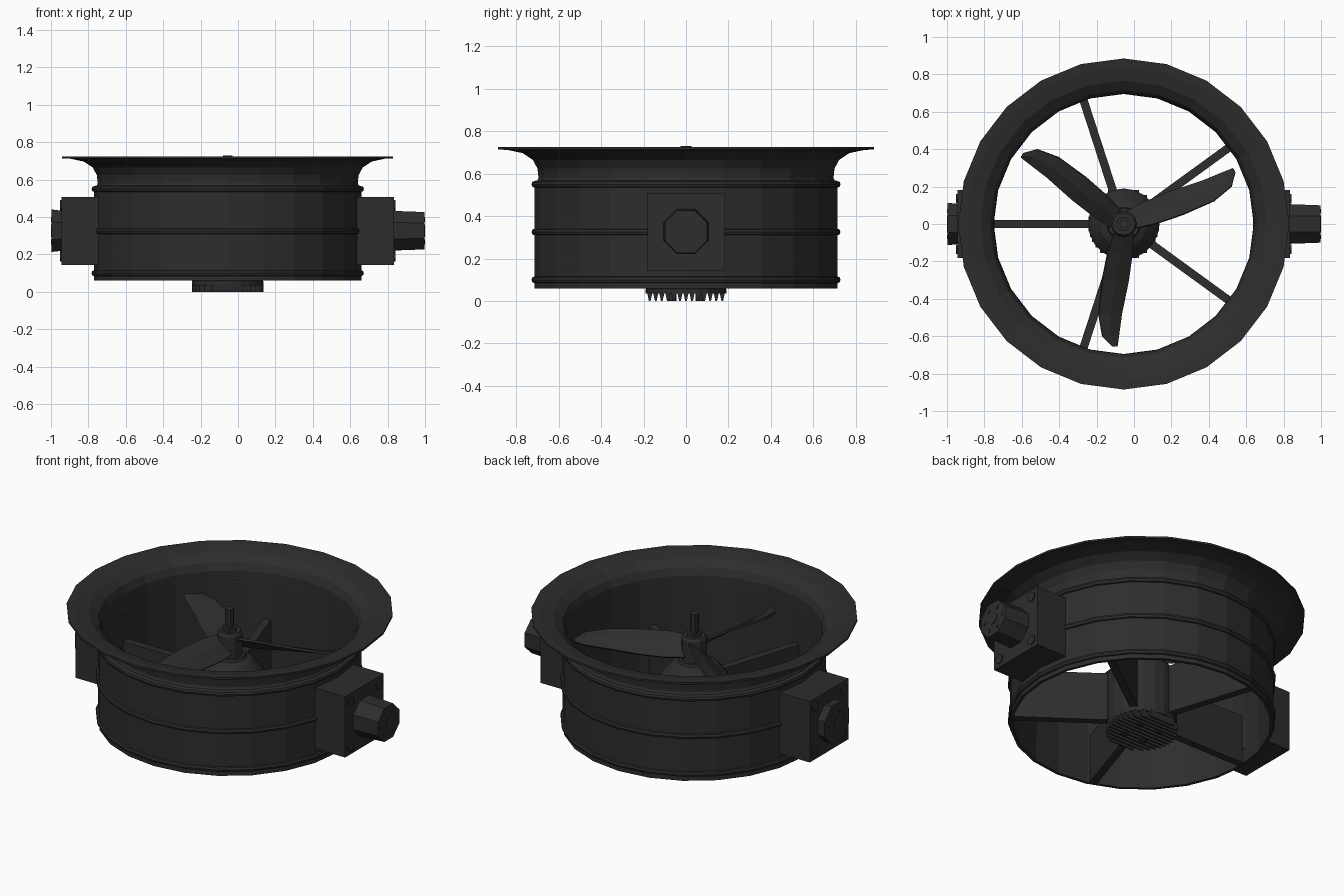
import bpy, bmesh, math
from mathutils import Matrix, Vector

if "Cube" in bpy.data.objects:
    bpy.data.objects.remove(bpy.data.objects["Cube"])

CX = -0.055   # duct axis
MID = 0.327   # height of the side pivots
mat = bpy.data.materials.new("dark_grey")
mat.diffuse_color = (0.026, 0.026, 0.026, 1)
mat.use_nodes = True
mat.node_tree.nodes["Principled BSDF"].inputs["Base Color"].default_value = mat.diffuse_color


def finish(name, bm):
    bmesh.ops.recalc_face_normals(bm, faces=bm.faces)
    me = bpy.data.meshes.new(name)
    bm.to_mesh(me)
    bm.free()
    me.materials.append(mat)
    ob = bpy.data.objects.new(name, me)
    bpy.context.collection.objects.link(ob)
    return ob


def lathe(name, profile, sides, closed=False):
    """Spin (radius, z) points round the duct axis; open profiles are capped."""
    bm = bmesh.new()
    rings = []
    for r, z in profile:
        rings.append([bm.verts.new((CX + r * math.cos(2 * math.pi * i / sides),
                                    r * math.sin(2 * math.pi * i / sides), z))
                      for i in range(sides)])
    pairs = list(zip(rings, rings[1:]))
    if closed:
        pairs.append((rings[-1], rings[0]))
    for a, b in pairs:
        for i in range(sides):
            j = (i + 1) % sides
            bm.faces.new((a[i], a[j], b[j], b[i]))
    if not closed:
        bm.faces.new(rings[0])
        bm.faces.new(rings[-1])
    return finish(name, bm)


def box(name, lo, hi, angle=0.0):
    """Box in axis-relative coordinates, turned round the duct axis."""
    lo, hi = Vector(lo), Vector(hi)
    bm = bmesh.new()
    m = (Matrix.Translation((CX, 0, 0)) @ Matrix.Rotation(angle, 4, 'Z')
         @ Matrix.Translation((lo + hi) / 2) @ Matrix.Diagonal((*(hi - lo), 1)))
    bmesh.ops.create_cube(bm, size=1, matrix=m)
    return finish(name, bm)


def rod(name, x0, x1, y, z, r0, r1, sides, angle=0.0):
    """Tapered prism pointing outward along x, turned round the duct axis."""
    bm = bmesh.new()
    m = (Matrix.Translation((CX, 0, 0)) @ Matrix.Rotation(angle, 4, 'Z')
         @ Matrix.Translation(((x0 + x1) / 2, y, z)) @ Matrix.Rotation(math.pi / 2, 4, 'Y')
         @ Matrix.Rotation(math.pi / sides, 4, 'Z'))
    bmesh.ops.create_cone(bm, cap_ends=True, segments=sides, radius1=r0, radius2=r1,
                          depth=x1 - x0, matrix=m)
    return finish(name, bm)


# Duct wall with bell-mouth flare
lathe("duct_shell", [
    (0.715, 0.06), (0.715, 0.54), (0.695, 0.58), (0.70, 0.625), (0.722, 0.665),
    (0.77, 0.697), (0.84, 0.712), (0.885, 0.714), (0.885, 0.725), (0.84, 0.722),
    (0.765, 0.707), (0.715, 0.672), (0.697, 0.63), (0.695, 0.56), (0.698, 0.06)],
    24, closed=True)

# Three reinforcing hoops
for i, z in enumerate((0.10, 0.325, 0.55)):
    lathe(f"hoop_{i}", [(0.705, z - 0.018), (0.724, z - 0.012), (0.728, z),
                        (0.724, z + 0.012), (0.705, z + 0.018)], 24, closed=True)

# Motor housing in the middle
lathe("motor_housing", [(0.185, 0.05), (0.19, 0.06), (0.19, 0.35), (0.175, 0.375),
                        (0.125, 0.43), (0.09, 0.445), (0.085, 0.46)], 20)

# Five straight vanes carrying the motor
for i in range(5):
    box(f"vane_{i}", (0.17, -0.022, 0.065), (0.697, 0.022, 0.355),
        math.radians(36 + 72 * i))

# Heat sink: plate with parallel fins, plus screws
lathe("heat_sink_plate", [(0.19, 0.035), (0.19, 0.055)], 20)
bm = bmesh.new()
for k in range(-6, 7):
    y = k * 0.0285
    h = math.sqrt(0.19 ** 2 - y * y)
    ends = []
    for x in (CX - h, CX + h):
        ends.append([bm.verts.new((x, y + dy, z)) for dy, z in
                     ((-0.012, 0.038), (-0.004, 0.0), (0.004, 0.0), (0.012, 0.038))])
    a, b = ends
    bm.faces.new(a)
    bm.faces.new(b)
    for i in range(4):
        j = (i + 1) % 4
        bm.faces.new((a[i], a[j], b[j], b[i]))
finish("heat_sink_fins", bm)
bm = bmesh.new()
for i in range(4):
    t = math.pi / 4 + i * math.pi / 2
    bmesh.ops.create_cone(bm, cap_ends=True, segments=8, radius1=0.02, radius2=0.02, depth=0.04,
                          matrix=Matrix.Translation((CX + 0.09 * math.cos(t),
                                                     0.09 * math.sin(t), 0.021)))
finish("heat_sink_screws", bm)

# Propeller hub, nut and shaft
lathe("propeller_hub", [(0.07, 0.46), (0.07, 0.585), (0.06, 0.60)], 12)
lathe("shaft_nut", [(0.042, 0.59), (0.042, 0.62)], 6)
lathe("shaft", [(0.025, 0.40), (0.025, 0.73)], 8)

# Three pitched blades: radius, side offsets and slope of each section
sections = [(0.05, -0.055, 0.05, 0.85), (0.15, -0.085, 0.045, 0.75),
            (0.30, -0.115, 0.025, 0.60), (0.48, -0.135, -0.012, 0.48),
            (0.60, -0.115, -0.028, 0.42), (0.655, -0.06, -0.036, 0.40)]
for n in range(3):
    rot = Matrix.Translation((CX, 0, 0)) @ Matrix.Rotation(math.radians(30 + 120 * n), 4, 'Z')
    bm = bmesh.new()
    rows = []
    for r, t0, t1, slope in sections:
        mid = (t0 + t1) / 2
        row = []
        for t, camber in ((t0, 0), (mid, 0.008), (t1, 0)):
            row.append(bm.verts.new(rot @ Vector((r, t, 0.53 - 0.02 * r - slope * (t - mid) + camber))))
        rows.append(row)
    for a, b in zip(rows, rows[1:]):
        for i in range(2):
            bm.faces.new((a[i], b[i], b[i + 1], a[i + 1]))
    ob = finish(f"blade_{n}", bm)
    sol = ob.modifiers.new("thickness", 'SOLIDIFY')
    sol.thickness = 0.012
    sol.offset = 0

# Side mounting blocks with bolts and pivots; right pivot is longer
for side, ang, end, tip in (("right", 0.0, 1.055, 0.10), ("left", math.pi, 0.945, 0.115)):
    box(f"{side}_block", (0.69, -0.182, 0.145), (0.89, 0.182, 0.508), ang)
    for i, (sy, sz) in enumerate(((1, 1), (1, -1), (-1, 1), (-1, -1))):
        rod(f"{side}_bolt_{i}", 0.88, 0.897, sy * 0.135, MID + sz * 0.135, 0.03, 0.03, 6, ang)
    rod(f"{side}_pivot", 0.88, end - 0.004, 0, MID, 0.115, tip + 0.008, 8, ang)
    rod(f"{side}_pivot_centre", end - 0.01, end, 0, MID, 0.035, 0.035, 8, ang)
    for i in range(6):
        t = i * math.pi / 3
        rod(f"{side}_pivot_screw_{i}", end - 0.01, end, 0.07 * math.cos(t),
            MID + 0.07 * math.sin(t), 0.013, 0.013, 6, ang)
